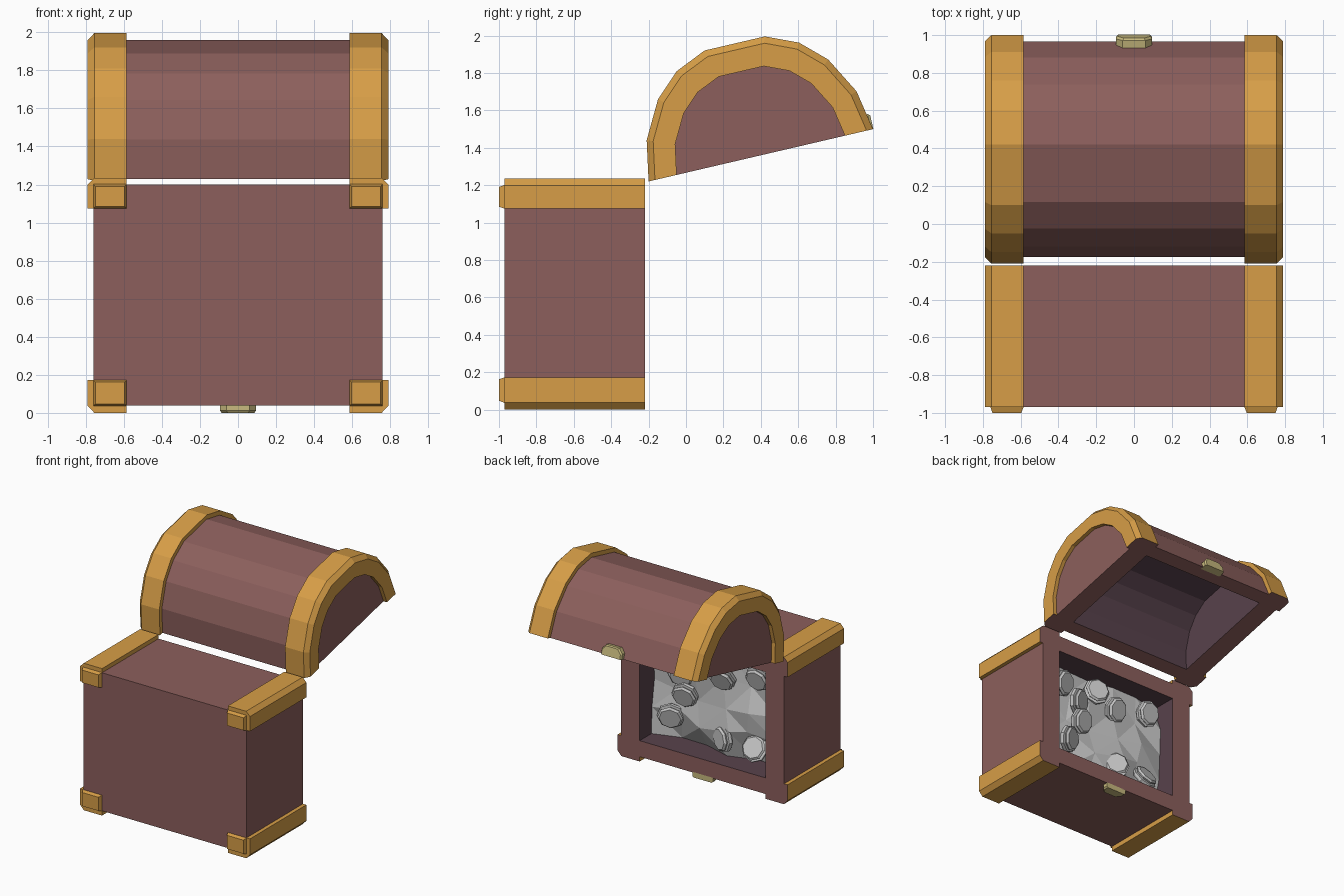
import bpy, bmesh, math, random
from mathutils import Vector, Matrix

if "Cube" in bpy.data.objects:
    bpy.data.objects.remove(bpy.data.objects["Cube"])

random.seed(4)


def srgb(r, g, b):
    def lin(c):
        c /= 255
        return c / 12.92 if c <= 0.04045 else ((c + 0.055) / 1.055) ** 2.4
    return (lin(r), lin(g), lin(b), 1)


def material(name, *rgb):
    m = bpy.data.materials.new(name)
    m.diffuse_color = srgb(*rgb)
    m.use_nodes = True
    m.node_tree.nodes["Principled BSDF"].inputs["Base Color"].default_value = m.diffuse_color
    return m


WOOD = material("brown wood", 140, 95, 92)
INNER = material("dark lining", 88, 66, 76)
GOLD = material("gold trim", 215, 158, 71)
BRASS = material("pale brass", 200, 186, 126)
SILVER = material("silver", 198, 198, 198)


def loft(bm, rings, mats, caps=(None, None), closed=True):
    """Bridge rings of points; mats gives one material index per span."""
    vs = [[bm.verts.new(p) for p in r] for r in rings]
    n = len(rings[0])
    for a, b, m in zip(vs, vs[1:], mats):
        for i in range(n if closed else n - 1):
            j = (i + 1) % n
            bm.faces.new((a[i], a[j], b[j], b[i])).material_index = m
    for ring, m in zip((vs[0], vs[-1]), caps):
        if m is not None:
            bm.faces.new(ring).material_index = m


def finish(bm, name, mats):
    bmesh.ops.remove_doubles(bm, verts=bm.verts, dist=1e-4)
    bmesh.ops.recalc_face_normals(bm, faces=bm.faces)
    me = bpy.data.meshes.new(name)
    bm.to_mesh(me)
    bm.free()
    for m in mats:
        me.materials.append(m)
    ob = bpy.data.objects.new(name, me)
    bpy.context.collection.objects.link(ob)
    return ob


def rect(x0, x1, z0, z1, y):
    return [(x0, y, z0), (x1, y, z0), (x1, y, z1), (x0, y, z1)]


# Chest body lying on its back, open towards +y
BACK, RIM = -0.97, -0.22
bm = bmesh.new()
outer, inner = (-0.758, 0.758, 0.04, 1.2), (-0.585, 0.585, 0.175, 1.065)
loft(bm, [rect(*outer, BACK), rect(*outer, RIM), rect(*inner, RIM), rect(*inner, -0.85)],
     [0, 0, 1], (0, 1))
finish(bm, "chest_body", [WOOD, INNER])

# Gold edge trims with a chamfered outer corner and a foot stub
for sx, side in ((-1, "left"), (1, "right")):
    for top, level in ((0, "lower"), (1, "upper")):
        def place(x, y, z):
            return (sx * x, y, 1.235 - z * 0.93 if top else z)
        prof = [(0.585, 0), (0.755, 0), (0.79, 0.038), (0.79, 0.172), (0.755, 0.172),
                (0.755, 0.04), (0.585, 0.04)]
        bm = bmesh.new()
        loft(bm, [[place(x, y, z) for x, z in prof] for y in (BACK, RIM)], [0], (0, 1))
        finish(bm, f"{level}_{side}_trim", [GOLD, WOOD])
        bm = bmesh.new()
        base = rect(0.585, 0.76, 0.036, 0.172, BACK)
        tip = rect(0.597, 0.75, 0.048, 0.162, -1.0)
        loft(bm, [[place(*p) for p in base], [place(*p) for p in tip]], [0], (0, 0))
        finish(bm, f"{level}_{side}_stub", [GOLD])

# Lid: arch profile in its own (u, v) plane, tilted about the hinge
HALF = 0.616
arch = [(0, 0), (0.04, 0.217), (0.149, 0.417), (0.28, 0.54), (0.451, 0.614)]
arch += [(2 * HALF - u, v) for u, v in reversed(arch)]


def lid_point(x, u, v):
    return (x, -0.2 + 0.974 * u - 0.227 * v, 1.22 + 0.227 * u + 0.974 * v)


def arch_point(x, uv, s):
    return lid_point(x, HALF + (uv[0] - HALF) * s, uv[1] * s)


bm = bmesh.new()
rims = []
for hx, s, m in ((0.757, 0.943, 0), (0.585, 0.75, 1)):
    loft(bm, [[arch_point(x, p, s) for p in arch] for x in (-hx, hx)], [m], (m, m), closed=False)
    rims.append([arch_point(x, p, s) for x, p in
                 ((-hx, arch[0]), (hx, arch[0]), (hx, arch[-1]), (-hx, arch[-1]))])
loft(bm, rims, [0])
finish(bm, "lid", [WOOD, INNER])

# Gold arches at both ends of the lid
section = [(0.585, 1), (0.755, 1), (0.79, 0.943), (0.79, 0.75), (0.757, 0.75),
           (0.757, 0.943), (0.585, 0.943)]
for sx, side in ((-1, "left"), (1, "right")):
    bm = bmesh.new()
    loft(bm, [[arch_point(sx * x, p, s) for x, s in section] for p in arch],
         [0] * (len(arch) - 1), (1, 1))
    finish(bm, f"{side}_lid_arch", [GOLD, WOOD])

# Clasp plates on lid and body
plate = [(-0.095, 0), (0.095, 0), (0.095, 0.045), (0.06, 0.085), (-0.06, 0.085), (-0.095, 0.045)]
small = [(x * 0.9, v * 0.9) for x, v in plate]
bm = bmesh.new()
loft(bm, [[lid_point(x, u, v) for x, v in pts]
          for pts, u in ((plate, 1.17), (plate, 1.222), (small, 1.234))], [0, 0], (0, 0))
finish(bm, "lid_clasp", [BRASS])
bm = bmesh.new()
loft(bm, [[(x, RIM - v, z) for x, v in pts]
          for pts, z in ((plate, 0.045), (plate, 0.012), (small, 0.0))], [0, 0], (0, 0))
finish(bm, "body_clasp", [BRASS])

# Faceted heap of silver filling the chest
bm = bmesh.new()
bmesh.ops.create_grid(bm, x_segments=5, y_segments=4, size=1)
for v in bm.verts:
    gx, gz = v.co.x, v.co.y
    edge = max(abs(gx), abs(gz)) > 0.99
    jitter = 0 if edge else 0.06
    y = (-0.42 if edge else -0.36) + random.uniform(-0.05, 0.05)
    v.co = (gx * 0.585 + random.uniform(-jitter, jitter), y,
            0.62 + gz * 0.445 + random.uniform(-jitter, jitter))
bmesh.ops.triangulate(bm, faces=bm.faces)
heap = finish(bm, "silver_heap", [SILVER])
if sum(p.normal.y for p in heap.data.polygons) < 0:
    heap.data.flip_normals()

# Two-tier eight-sided coins scattered on the heap
coins = [(-0.43, 0.92), (-0.4, 0.33), (-0.1, 0.83), (0.38, 0.39), (0.1, 0.93),
         (0.25, 0.6), (-0.1, 0.33), (0.44, 0.88), (0.28, 0.77)]
tiers = [(0.1, -0.035), (0.11, -0.02), (0.11, 0.0), (0.09, 0.005), (0.1, 0.02), (0.085, 0.035)]
for i, (cx, cz) in enumerate(coins):
    bm = bmesh.new()
    loft(bm, [[(r * math.cos(k * math.pi / 4), r * math.sin(k * math.pi / 4), h)
               for k in range(8)] for r, h in tiers], [0] * 5, (0, 0))
    facing = Vector((random.uniform(-0.5, 0.5), 1, random.uniform(-0.4, 0.6)))
    turn = facing.to_track_quat('Z', 'Y').to_matrix().to_4x4()
    bm.transform(Matrix.Translation((cx, -0.34, cz)) @ turn)
    finish(bm, f"coin_{i + 1}", [SILVER])
